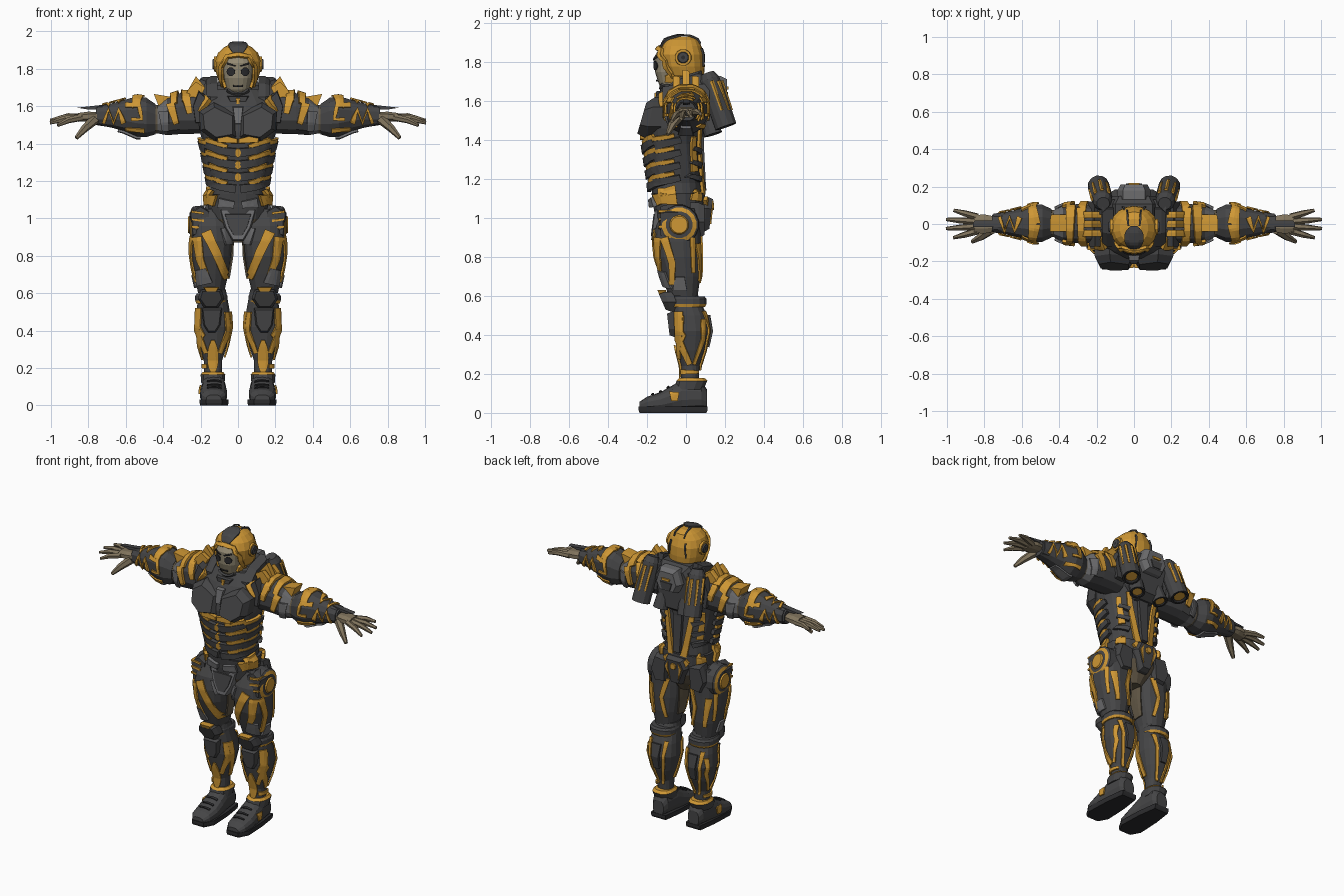
import bpy, bmesh, math
from mathutils import Vector
from mathutils.bvhtree import BVHTree

if "Cube" in bpy.data.objects:
    bpy.data.objects.remove(bpy.data.objects["Cube"])

def colour(name, *rgb):
    m = bpy.data.materials.new(name)
    m.diffuse_color = (*rgb, 1)
    m.use_nodes = True
    m.node_tree.nodes["Principled BSDF"].inputs["Base Color"].default_value = m.diffuse_color
    return m

DARK, GOLD = colour("charcoal", .06, .06, .062), colour("amber", .62, .31, .035)
GREY, BROWN = colour("mid_grey", .15, .15, .155), colour("dull_brown", .12, .095, .06)
SKIN, BONE = colour("taupe", .22, .175, .11), colour("face_taupe", .29, .25, .17)
BLACK = colour("near_black", .025, .025, .027)

def finish(name, bm, mats, mirror, thick=0):
    me = bpy.data.meshes.new(name)
    bm.to_mesh(me)
    for m in mats:
        me.materials.append(m)
    ob = bpy.data.objects.new(name, me)
    bpy.context.collection.objects.link(ob)
    if thick:
        s = ob.modifiers.new("thickness", 'SOLIDIFY')
        s.thickness, s.offset = thick, 1
    if mirror:
        ob.modifiers.new("mirror", 'MIRROR')
    return ob

def skin_rings(name, rings, mats, mirror):
    """Bridge rings of points, one material per band, capped at both ends."""
    bm = bmesh.new()
    vs = [[bm.verts.new(p) for p in r] for r in rings]
    n, used = len(rings[0]), list(dict.fromkeys(mats))
    for i, (a, b) in enumerate(zip(vs, vs[1:])):
        for k in range(n):
            f = bm.faces.new((a[k], a[(k + 1) % n], b[(k + 1) % n], b[k]))
            f.material_index = used.index(mats[i % len(mats)])
    bm.faces.new(vs[0]).material_index = used.index(mats[0])
    bm.faces.new(vs[-1]).material_index = used.index(mats[-1])
    bmesh.ops.recalc_face_normals(bm, faces=bm.faces[:])
    return finish(name, bm, used, mirror)

def place(axis, a, b, t):
    return {'z': (a, b, t), 'x': (t, a, b), 'y': (a, t, b)}[axis]

def loft(name, axis, a, secs, mats, ratio=1, n=16, p=2.4, mirror=True):
    """Sections are (position, centre b, radius a, optional radius b)."""
    angles = [2 * math.pi * (k + .5) / n for k in range(n)]
    cs = [[math.copysign(abs(f(t)) ** (2 / p), f(t)) for f in (math.cos, math.sin)] for t in angles]
    return skin_rings(name, [[place(axis, a + s[2] * u, s[1] + (s[3] if len(s) > 3 else s[2] * ratio) * v, s[0])
                              for u, v in cs] for s in secs], mats, mirror)

def tube(name, pts, radii, mats, n=12):
    d = (pts[-1] - pts[0]).normalized()
    u = d.orthogonal().normalized()
    turn = [u * math.cos(2 * math.pi * k / n) + d.cross(u) * math.sin(2 * math.pi * k / n) for k in range(n)]
    return skin_rings(name, [[p + r * t for t in turn] for p, r in zip(pts, radii)], mats, True)

def sym(pts, c=0):
    return pts + [(2 * c - u, v) for u, v in reversed(pts)]

def prism(name, axis, pts, d0, d1, mat, inset=.85, shear=0, mirror=True):
    """Outline extruded from d0 to d1, narrowing to a bevelled outer face."""
    cu, cv = (sum(c) / len(pts) for c in zip(*pts))
    rings = [[place(axis, cu + (u - cu) * s, cv + (v - cv) * s, d + shear * (v - cv)) for u, v in pts]
             for d, s in ((d0, 1), (d0 + .6 * (d1 - d0), 1), (d1, inset))]
    return skin_rings(name, rings, [mat], mirror)

VIEWS = {'front': ('y', -3, (0, 1, 0)), 'back': ('y', 3, (0, -1, 0)), 'side': ('x', 3, (-1, 0, 0)),
         'inner': ('x', 0, (1, 0, 0)), 'top': ('z', 3, (0, 0, -1)), 'under': ('z', -3, (0, 0, 1))}
taper = lambda f: 1 - .35 * f
lens = lambda f: max(.35, math.sqrt(max(0, 1 - (2 * f - 1) ** 2)))

def strip(name, targets, view, path, mat, thick, mirror, shape):
    """Plate hugging a surface; path is (width, u, v, u, v, ...)."""
    co, fa = [], []
    for t in targets:
        fa += [[len(co) + i for i in f.vertices] for f in t.data.polygons]
        co += [v.co.copy() for v in t.data.vertices]
    tree, (axis, far, d) = BVHTree.FromPolygons(co, fa), VIEWS[view]
    d, P, bm, grid = Vector(d), [Vector(q) for q in zip(path[1::2], path[2::2])], bmesh.new(), []
    seg = [(b - a).normalized() for a, b in zip(P, P[1:])]
    tan = [(seg[max(i - 1, 0)] + seg[min(i, len(seg) - 1)]).normalized() for i in range(len(P))]
    for i in range(len(seg)):
        m = max(1, math.ceil((P[i + 1] - P[i]).length / .012))
        for j in range(m + (i == len(seg) - 1)):
            q, t, line = P[i].lerp(P[i + 1], j / m), tan[i].lerp(tan[i + 1], j / m).normalized(), []
            for k in range(5):
                o = path[0] * shape((i + j / m) / len(seg)) * (k / 4 - .5)
                hit, nor, _, _ = tree.ray_cast(Vector(place(axis, q.x - t.y * o, q.y + t.x * o, far)), d)
                line.append(bm.verts.new(hit - d * .002 + nor * .001) if hit else None)
            grid.append(line)
    for a, b in zip(grid, grid[1:]):
        for quad in zip(a, a[1:], b[1:], b):
            if all(quad):
                bm.faces.new(quad)
    bm.normal_update()
    bmesh.ops.reverse_faces(bm, faces=[f for f in bm.faces if f.normal.dot(d) > 0])
    finish(name, bm, [mat], mirror, thick)

def strips(name, targets, mat, thick=.009, mirror=True, shape=taper, **groups):
    for view, paths in groups.items():
        for i, path in enumerate(paths):
            strip(f"{name}_{view}_{i + 1}", targets, view, path, mat, thick, mirror, shape)

# Torso and pelvis
torso = loft("torso", 'z', 0, [(1.06, -.04, .16, .13), (1.18, -.05, .148, .13), (1.38, -.07, .185, .14), (1.46, -.07, .205, .145),
             (1.54, -.06, .215, .14), (1.62, -.03, .19, .13), (1.69, -.01, .13, .1)], [DARK], n=20, mirror=False)
pelvis = loft("pelvis", 'z', 0, [(.87, -.03, .045, .07), (.93, -.03, .1), (1, -.03, .155, .13), (1.13, -.04, .17, .14)], [BROWN, BROWN, DARK], mirror=False)
# Chest, ribs and abdomen
prism("chest_plate", 'y', [(.005, 1.43), (.12, 1.41), (.2, 1.47), (.21, 1.57), (.13, 1.62), (.005, 1.56)], -.12, -.228, DARK, .76, .22)
prism("chest_wedge", 'y', [(0, 1.4), (.11, 1.405), (.12, 1.455), (0, 1.425)], -.18, -.236, GOLD, .92)
prism("sternum_plate", 'y', sym([(.03, 1.6), (.018, 1.5)]), -.12, -.205, GREY, .85, .2, False)
for i in range(4):
    z = 1.17 + .065 * i
    strips(f"rib_{i}", [torso], DARK, .022, front=[(.045, .012, z - .012, .09, z, .16, z + .03)], side=[(.045, -.15, z + .012, -.03, z + .04)])
    strips(f"rib_line_{i}", [torso], GOLD, .018, front=[(.028, .165, z + .055, .055, z + .02)], side=[(.026, -.17, z + .04, -.06, z + .062)])
strips("abdomen_stud", [torso], GOLD, .022, False, lens, front=[(.034, 0, z, 0, z + .045) for z in (1.2, 1.265, 1.33)])
# Belt and groin
strips("belt", [pelvis, torso], GOLD, .02, front=[(.06, .115, 1.095, .165, 1.11)], side=[(.1, -.05, 1.12, -.13, 1.11)],
       back=[(.045, .03, 1.05, .08, 1.1), (.05, .12, 1.11, .155, 1.11)])
strips("belt_pouch", [pelvis, torso], GREY, .02, front=[(.05, .1, 1.085, .02, 1.075)])
groin = [(.1, 1.05), (.07, .95), (.03, .88)]
prism("groin_plate", 'y', sym(groin), -.1, -.17, GREY, .9, .12, False)
prism("groin_inset", 'y', sym([(u * .72, .965 + (v - .965) * .7) for u, v in groin]), -.15, -.174, DARK, .95, .12, False)
# Collar and neck
loft("collar", 'z', 0, [(1.6, -.01, .18), (1.67, .01, .15), (1.71, .03, .12)], [DARK], .7, mirror=False)
prism("collar_wing", 'x', [(-.12, 1.6), (-.12, 1.65), (-.05, 1.72), (.08, 1.76), (.11, 1.62)], .11, .17, DARK, .8)
prism("throat_plate", 'y', sym([(.04, 1.6), (.06, 1.655)]), -.08, -.155, DARK, mirror=False)
prism("throat_stud", 'y', sym([(.012, 1.645), (.008, 1.6)]), -.14, -.163, GOLD, mirror=False)
strips("throat_stripe", [torso], GOLD, .025, front=[(.04, .205, 1.575, .15, 1.635)])
# Head: shell, face and fittings
head = loft("helmet", 'z', 0, [(1.7, .005, .075, .06), (1.735, -.005, .105), (1.78, -.015, .12), (1.84, -.022, .125), (1.885, -.022, .108),
            (1.915, -.02, .075, .085), (1.932, -.01, .04)], [GOLD], .93, 18, 2.2, False)
face = loft("face", 'z', 0, [(1.655, -.08, .037), (1.69, -.087, .06), (1.75, -.092, .076), (1.83, -.092, .08), (1.87, -.085, .06)], [BONE], .88, 18, 2.2, False)
strips("face_rim", [head, face], GOLD, .015, front=[(.024, 0, 1.872, .055, 1.862, .085, 1.81, .085, 1.75, .064, 1.69)])
strips("jaw_rim", [face], DARK, .012, front=[(.022, .055, 1.685, .03, 1.67, 0, 1.667)])
strips("eye", [face], BLACK, .006, shape=lens, front=[(.042, .036, 1.762, .036, 1.806)])
strips("face_line", [face], BLACK, .006, front=[(.01, .055, 1.828, .012, 1.814), (.009, .026, 1.708, 0, 1.708)])
strips("crest", [head], DARK, .01, False, lens, top=[(.1, 0, -.13, 0, -.01)])
strips("crest_line", [head], DARK, top=[(.01, .03, -.01, .035, .07)], back=[(.01, .05, 1.87, .06, 1.78)])
loft("ear_disc", 'x', -.015, [(x, 1.825, r) for x, r in ((.1, .045), (.128, .042), (.128, .03), (.136, .026), (.136, .01))],
     [GOLD, GOLD, DARK, DARK, BLACK], n=12, p=2)
# Arms
arm = loft("upper_arm", 'x', .002, [(.15, 1.55, .095), (.22, 1.56, .105), (.31, 1.56, .107), (.38, 1.545, .098), (.43, 1.53, .074), (.48, 1.53, .076)],
           [DARK, DARK, DARK, GREY, BROWN], 1.05, 12)
fore = loft("forearm", 'x', .004, [(.44, 1.53, .078), (.49, 1.54, .102), (.54, 1.545, .105), (.61, 1.55, .08), (.68, 1.55, .062), (.76, 1.548, .046)], [DARK], 1.06, 12)
strips("sleeve", [arm], GOLD, .016, top=[(.045, .285, .08, .285, -.09), (.05, .335, .09, .34, -.09)],
       **{v: [(.045, .36, 1.61, .33, 1.51), (.045, .28, 1.65, .258, 1.56)] for v in ('front', 'back')})
zigzag = [(.61 + .027 * i, .035 * (-1) ** i) for i in range(5)]
marks = [(.026, .6, 1.605, .53, 1.6, .515, 1.53, .57, 1.53), (.022, .5, 1.47, .6, 1.48), [.026] + [c for u, v in zigzag for c in (u, 1.545 - v)]]
strips("gauntlet", [fore], GOLD, front=marks, back=marks, top=[(.06, .53, 0, .545, .1), (.06, .53, 0, .545, -.09), [.026] + [c for u, v in zigzag for c in (u, v)]])
strips("arm_panel", [arm, fore], GREY, .012, under=[(.08, .52, 0, .64, 0)], front=[(.05, .395, 1.57, .385, 1.47)], back=[(.05, .395, 1.57, .385, 1.47)])
loft("wrist_cuff", 'x', .005, [(.69, 1.55, .06), (.75, 1.55, .053)], [DARK], n=10)
prism("wrist_blade", 'y', [(.66, 1.585), (.68, 1.612), (.86, 1.592), (.8, 1.582)], -.015, .02, DARK, .9)
# Shoulder fins and guards
for i in (-1, 0, 1):
    prism(f"shoulder_fin_{i + 2}", 'y', [(.205, 1.64), (.175, 1.7), (.225, 1.76 - .03 * abs(i)), (.265, 1.69), (.295, 1.63)], .05 * i - .018, .05 * i + .018, GOLD, .9)
prism("outer_fin", 'y', [(.33, 1.62), (.36, 1.65), (.45, 1.665), (.42, 1.59)], -.04, .05, GOLD, .9)
prism("shoulder_guard", 'y', [(.17, 1.5), (.175, 1.66), (.21, 1.69), (.245, 1.6), (.23, 1.5)], .12, -.12, DARK)
# Hands: fingers fan out from the palm
loft("palm", 'x', 0, [(.74, 1.548, .042), (.8, 1.545, .055), (.855, 1.54, .05)], [SKIN], .5, 8)
for i in range(4):
    s = i - 1.5
    a, b = Vector((.835, .025 * s, 1.54)), Vector((1.01 - .02 * s * s, .049 * s, 1.517 + .013 * s))
    tube(f"finger_{i + 1}", [a, a.lerp(b, .55) + Vector((0, 0, .008)), b], [.019, .017, .009], [SKIN], 6)
tube("thumb", [Vector((.765, -.03, 1.53)), Vector((.82, -.07, 1.48)), Vector((.865, -.095, 1.43))], [.028, .021, .011], [SKIN], 6)
# Legs
thigh = loft("thigh", 'z', .144, [(.6, -.015, .07), (.7, -.025, .093), (.8, -.04, .109), (.88, -.045, .112), (.96, -.04, .107), (1.05, -.03, .075)], [DARK], 1.08)
shin = loft("shin", 'z', .134, [(.15, .02, .047), (.24, .022, .05), (.32, .026, .076), (.42, .028, .098), (.5, .02, .092), (.62, -.01, .07)], [DARK], .96)
strips("thigh_stripe", [thigh], GOLD, front=[(.055, .17, .93, .11, .8, .065, .68), (.045, .215, .9, .2, .78, .16, .67)],
       side=[(.04, -.11, .9, -.07, .77, -.07, .66), (.022, .03, .9, .035, .72)], back=[(.03, .09, .93, .125, .8, .1, .67), (.035, .21, .87, .185, .68)])
strips("thigh_panel", [thigh], GREY, .012, front=[(.08, .175, .65, .195, .73), (.05, .07, .95, .055, .86)], side=[(.07, -.03, .63, -.03, .7)])
strips("thigh_inner", [thigh], BROWN, inner=[(.1, -.03, .9, -.02, .68)])
both = lambda w, *p: [(w, *p), (w, *[.268 - c if i % 2 == 0 else c for i, c in enumerate(p)])]
strips("shin_stripe", [shin], GOLD, front=both(.03, .06, .5, .055, .4, .1, .28), back=both(.022, .08, .52, .09, .38, .12, .22),
       side=[(.04, -.035, .52, -.035, .38, .02, .25), (.022, .085, .48, .085, .38, .04, .25), (.025, -.02, .21, .06, .21)], inner=[(.035, -.02, .5, .02, .26)])
strips("shin_arrow", [shin], GOLD, shape=lens, front=[(.055, .134, .17, .134, .35)])
strips("calf_plate", [shin], DARK, .015, back=[(.06, .135, .5, .135, .34)])
loft("knee_band", 'z', .142, [(.545, .01, .083), (.56, .012, .088), (.585, .012, .088), (.598, .01, .08)], [GOLD, DARK, DARK], 1.08)
prism("knee_cap", 'y', sym([(.2, .62), (.215, .57), (.18, .52)], .144), -.05, -.122, DARK, .8, -.35)
prism("knee_crest", 'y', sym([(.185, .632), (.17, .605)], .143), -.1, -.142, GOLD, .9, -.35)
prism("knee_lower", 'y', sym([(.195, .52), (.185, .43), (.16, .39)], .14), -.03, -.09, DARK, .85, -.1)
# Boots
boot = loft("boot", 'y', .13, [(-.238, .035, .04, .022), (-.2, .045, .066, .038), (-.13, .055, .074, .052), (-.07, .072, .069), (-.02, .09, .064, .082),
            (.08, .09, .056, .072), (.108, .07, .04, .05)], [DARK], n=14)
prism("sole", 'z', sym([(.17, -.243), (.205, -.18), (.198, -.02), (.18, .11)], .128), .032, 0, BLACK, .97)
loft("ankle_cuff", 'z', .134, [(.12, .015, .064), (.165, .03, .068), (.18, .03, .055)], [DARK, GOLD], 1.2, 12)
strips("boot_side", [boot], GOLD, side=[(.05, -.06, .105, -.06, .06)])
strips("boot_lace", [boot], BLACK, .006, top=[(.014, .09, y, .165, y) for y in (-.17, -.13, -.09)])
# Hip discs
loft("hip_disc", 'x', -.035, [(x, .966, r) for x, r in ((.18, .105), (.24, .1), (.248, .09), (.256, .069), (.258, .05), (.266, .044))],
     [DARK, DARK, GOLD, DARK, GOLD], p=2)
for i in range(3):
    z = .94 + .04 * i
    prism(f"hip_slat_{i + 1}", 'y', [(.18, z), (.25, z + .01), (.25, z + .022), (.18, z + .014)], -.08, -.14, GOLD, .95)
prism("hip_front_guard", 'y', [(.15, .93), (.245, .9), (.26, 1.03), (.2, 1.07), (.15, 1.04)], -.04, -.13, DARK, .88)
# Back: pack, thrusters, spine and rear guards
prism("back_pack", 'y', sym([(.1, 1.74), (.15, 1.66), (.12, 1.5), (.06, 1.42)]), .04, .15, DARK, .8, mirror=False)
prism("pack_hatch", 'y', sym([(.06, 1.73), (.09, 1.64), (.06, 1.58)]), .13, .21, GREY, .8, mirror=False)
prism("pack_recess", 'y', sym([(.045, 1.65), (.03, 1.6)]), .18, .216, DARK, .95, mirror=False)
prism("pack_vent", 'y', sym([(.03, 1.675), (.025, 1.66)]), .18, .219, GOLD, 1, mirror=False)
top, low = Vector((.165, .11, 1.745)), Vector((.19, .205, 1.47))
tube("thruster", [top.lerp(low, f) for f in (0, .12, .45, 1, 1, .97, .97)], [.035, .052, .058, .058, .046, .036, .018], [DARK, DARK, DARK, BLACK, BLACK, GOLD])
for i in range(4):
    o = .052 * Vector((math.cos(2.3 - .75 * i), math.sin(2.3 - .75 * i), .3))
    tube(f"thruster_stripe_{i + 1}", [top.lerp(low, .2) + o, top.lerp(low, .75) + o], [.011, .008], [GOLD], 5)
top, low = Vector((.075, .1, 1.56)), Vector((.09, .14, 1.43))
tube("inner_nozzle", [top.lerp(low, f) for f in (0, 1, 1, .95, .95)], [.04, .048, .036, .03, .014], [DARK, BLACK, BLACK, GOLD])
prism("thruster_arm", 'y', [(.08, 1.7), (.17, 1.74), (.2, 1.66), (.1, 1.6)], .05, .13, DARK)
strips("spine_plate", [torso], DARK, .02, False, back=[(.07, 0, 1.44, 0, 1.14)])
strips("back_stripe", [torso], GOLD, .015, back=[(.04, .045, 1.12, .075, 1.3, .1, 1.46), (.028, .125, 1.24, .15, 1.42)])
strips("back_rib", [torso], DARK, .022, back=[(.03, .09, z, .145, z + .02) for z in (1.2, 1.27, 1.34)])
prism("tail_plate", 'y', sym([(.06, 1.11), (.085, 1.05), (.03, .93)]), .06, .13, DARK, .85, .1, False)
prism("tail_trim", 'y', [(.035, 1.09), (.06, 1.05), (.03, .97), (.042, 1.05)], .1, .137, GOLD, 1, .1)
loft("tail_stud", 'y', 0, [(.12, 1.06, .024), (.145, 1.06, .02)], [GOLD], n=8, p=2, mirror=False)
prism("rear_guard", 'y', [(.08, 1.07), (.17, 1.08), (.2, .98), (.165, .9), (.09, .91)], .02, .095, DARK)
